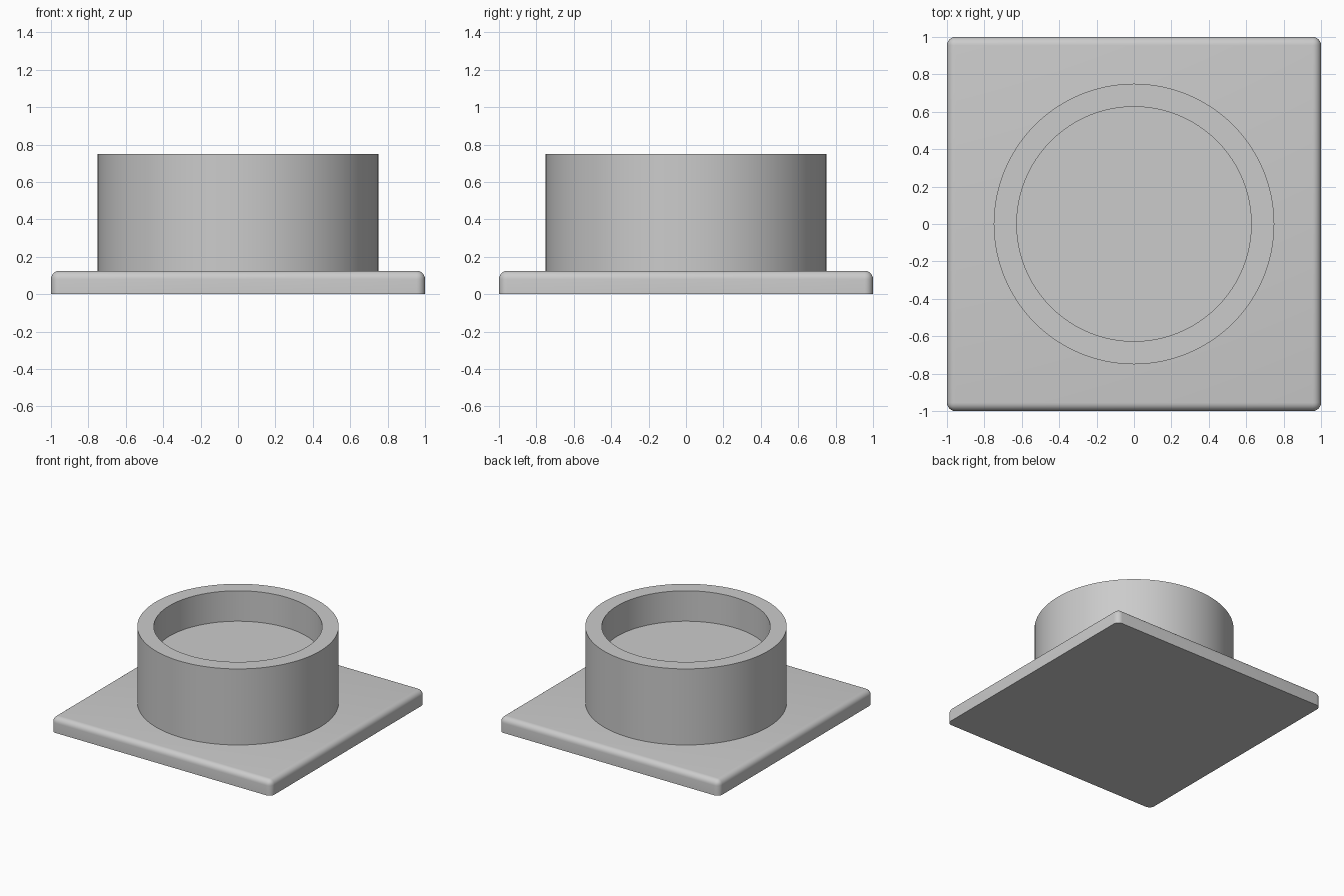
import bpy
import bmesh
import math

cube = bpy.data.objects.get("Cube")
if cube:
    bpy.data.objects.remove(cube, do_unlink=True)

BASE_TOP = 0.125
BEVEL = 0.045

grey = bpy.data.materials.new("plain grey")
grey.use_nodes = True
grey.diffuse_color = (0.6, 0.6, 0.6, 1)
grey.node_tree.nodes["Principled BSDF"].inputs["Base Color"].default_value = (0.6, 0.6, 0.6, 1)


def finish(name, bm):
    bmesh.ops.recalc_face_normals(bm, faces=bm.faces)
    mesh = bpy.data.meshes.new(name)
    bm.to_mesh(mesh)
    bm.free()
    mesh.materials.append(grey)
    obj = bpy.data.objects.new(name, mesh)
    bpy.context.collection.objects.link(obj)
    bpy.ops.object.select_all(action="DESELECT")
    obj.select_set(True)
    bpy.context.view_layer.objects.active = obj
    bpy.ops.object.shade_smooth_by_angle(angle=math.radians(35))
    return obj


# Square base plate: every edge rounded except the underside
bm = bmesh.new()
bmesh.ops.create_cube(bm, size=1)
for v in bm.verts:
    v.co = (v.co.x * 2, v.co.y * 2, (v.co.z + 0.5) * BASE_TOP)
rounded = [e for e in bm.edges if max(v.co.z for v in e.verts) > 0.01]
bmesh.ops.bevel(bm, geom=rounded, offset=BEVEL, segments=6, profile=0.5, affect="EDGES")
finish("base_plate", bm)

# Round cup: outer wall, flat rim, inner wall and raised floor, spun about z
profile = [(0.75, BASE_TOP), (0.75, 0.75), (0.627, 0.75), (0.627, 0.5), (0, 0.5)]
bm = bmesh.new()
verts = [bm.verts.new((r, 0, z)) for r, z in profile]
edges = [bm.edges.new(pair) for pair in zip(verts, verts[1:])]
bmesh.ops.spin(bm, geom=verts + edges, cent=(0, 0, 0), axis=(0, 0, 1),
               angle=math.tau, steps=96, use_merge=True)
bmesh.ops.remove_doubles(bm, verts=bm.verts, dist=0.0001)
finish("round_cup", bm)
